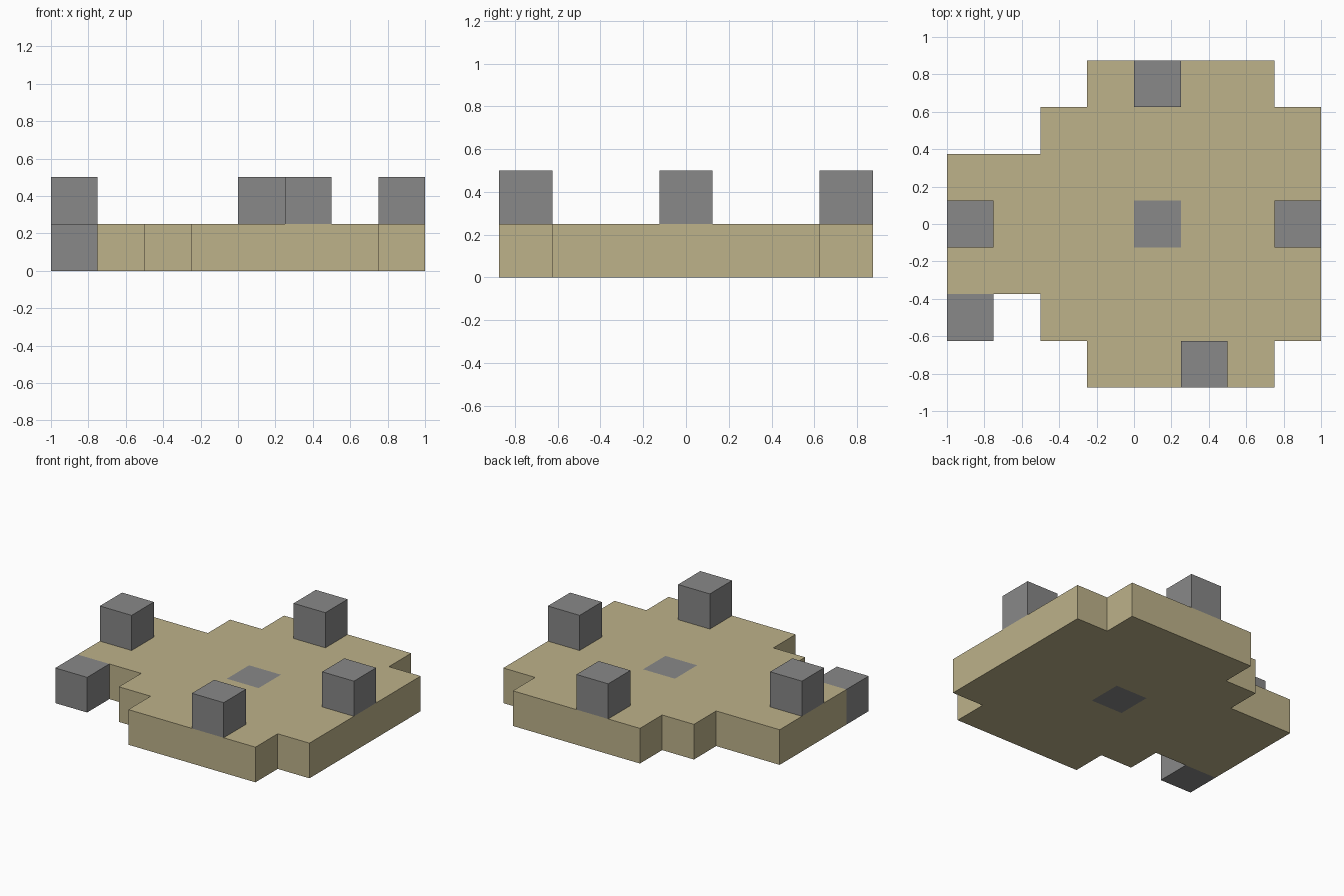
import bpy
import bmesh

cube = bpy.data.objects.get("Cube")
if cube:
    bpy.data.objects.remove(cube, do_unlink=True)

CELL = 0.25
X0, Y0 = -1.0, -0.875


def make_material(name, color):
    mat = bpy.data.materials.new(name)
    mat.use_nodes = True
    mat.diffuse_color = color
    mat.node_tree.nodes["Principled BSDF"].inputs["Base Color"].default_value = color
    return mat


sand = make_material("sand", (0.509, 0.445, 0.254, 1))
stone = make_material("grey stone", (0.246, 0.246, 0.246, 1))


def add_object(name, bm, materials):
    mesh = bpy.data.meshes.new(name)
    bm.to_mesh(mesh)
    bm.free()
    for mat in materials:
        mesh.materials.append(mat)
    obj = bpy.data.objects.new(name, mesh)
    bpy.context.collection.objects.link(obj)
    return obj


def add_block(name, col, row, level):
    """Stone cube in a grid cell."""
    bm = bmesh.new()
    bmesh.ops.create_cube(bm, size=CELL)
    obj = add_object(name, bm, [stone])
    obj.location = (X0 + (col + 0.5) * CELL, Y0 + (row + 0.5) * CELL,
                    (level + 0.5) * CELL)


# Stepped platform: one span of columns per row, front to back
spans = [(3, 7), (2, 8), (0, 8), (0, 8), (0, 8), (2, 8), (3, 7)]
bm = bmesh.new()
for row, (start, end) in enumerate(spans):
    for col in range(start, end):
        corners = [(col, row), (col + 1, row), (col + 1, row + 1), (col, row + 1)]
        face = bm.faces.new([bm.verts.new((X0 + c * CELL, Y0 + r * CELL, 0))
                             for c, r in corners])
        # Inlaid centre stone shows on the top and bottom
        face.material_index = int((col, row) == (4, 3))
bmesh.ops.remove_doubles(bm, verts=bm.verts, dist=0.001)
result = bmesh.ops.extrude_face_region(bm, geom=bm.faces[:], use_keep_orig=True)
top = [v for v in result["geom"] if isinstance(v, bmesh.types.BMVert)]
bmesh.ops.translate(bm, verts=top, vec=(0, 0, CELL))
bmesh.ops.recalc_face_normals(bm, faces=bm.faces)
add_object("platform", bm, [sand, stone])

# Stones standing on the rim, and one beside the platform at ground level
add_block("front_stone", 5, 0, 1)
add_block("back_stone", 4, 6, 1)
add_block("right_stone", 0, 3, 1)
add_block("left_stone", 7, 3, 1)
add_block("ground_stone", 0, 1, 0)
